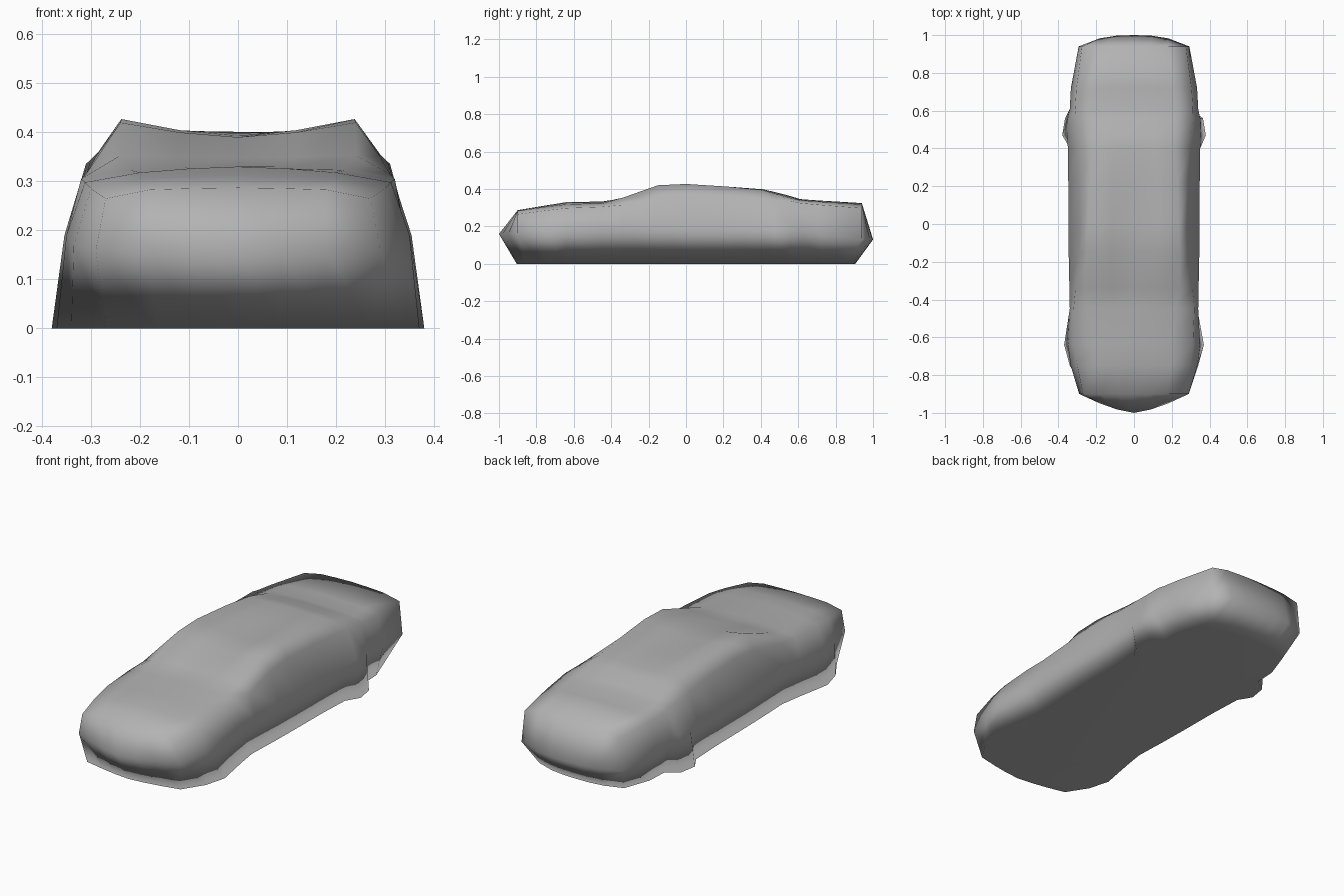
import bpy, bmesh

# Half cross-sections, front to rear:
# y, sill x, waist x, waist z, shoulder x, shoulder z, roof-edge x, roof-edge z, centre z
SECTIONS = [
    (-0.90, 0.27, 0.290, 0.16, 0.270, 0.265, 0.18, 0.283, 0.287),
    (-0.75, 0.34, 0.335, 0.17, 0.300, 0.285, 0.20, 0.305, 0.312),
    (-0.64, 0.37, 0.350, 0.19, 0.312, 0.298, 0.20, 0.318, 0.330),
    (-0.45, 0.335, 0.340, 0.19, 0.320, 0.305, 0.22, 0.323, 0.333),
    (-0.34, 0.318, 0.342, 0.19, 0.310, 0.315, 0.24, 0.353, 0.348),
    (-0.15, 0.325, 0.346, 0.19, 0.290, 0.350, 0.24, 0.420, 0.390),
    (0.00, 0.328, 0.348, 0.19, 0.285, 0.360, 0.238, 0.427, 0.393),
    (0.22, 0.330, 0.348, 0.19, 0.290, 0.355, 0.23, 0.413, 0.398),
    (0.40, 0.338, 0.350, 0.19, 0.300, 0.345, 0.22, 0.396, 0.401),
    (0.47, 0.380, 0.354, 0.19, 0.305, 0.340, 0.22, 0.378, 0.385),
    (0.56, 0.365, 0.350, 0.19, 0.310, 0.336, 0.22, 0.352, 0.362),
    (0.61, 0.300, 0.340, 0.18, 0.312, 0.325, 0.22, 0.340, 0.346),
    (0.72, 0.295, 0.334, 0.16, 0.305, 0.315, 0.21, 0.332, 0.338),
    (0.94, 0.245, 0.293, 0.13, 0.275, 0.298, 0.18, 0.318, 0.325),
]


def ring(bm, s):
    y, x0, x1, z1, x2, z2, x3, z3, zc = s
    yb = max(-0.86, min(0.86, y))
    half = [(x0, yb, 0), (x1, y, z1), (x2, y, z2), (x3, y, z3),
            (x3 / 2, y, (z3 + 2 * zc) / 3)]
    pts = [(-x, v, z) for x, v, z in half] + [(0, y, zc)] + half[::-1]
    return [bm.verts.new(p) for p in pts]


def cap(bm, r, tip_y, low_y, power):
    # bowed bumper: upper band, waist ridge and lower band
    top, waist, low = r[2:9], [r[1]], [r[0]]
    wc, lc = r[1].co, r[0].co
    for t in (-0.62, -0.31, 0, 0.31, 0.62):
        k = abs(t) ** power
        waist.append(bm.verts.new((-wc.x * t, tip_y + (wc.y - tip_y) * k, wc.z)))
        low.append(bm.verts.new((-lc.x * t, low_y + (lc.y - low_y) * k, 0)))
    waist.append(r[9])
    low.append(r[10])
    for a, b in ((top, waist), (waist, low)):
        for j in range(6):
            bm.faces.new((a[j], a[j + 1], b[j + 1], b[j]))
    return low


# Car body shell
bm = bmesh.new()
rings = [ring(bm, s) for s in SECTIONS]
for a, b in zip(rings, rings[1:]):
    for j in range(10):
        bm.faces.new((a[j], a[j + 1], b[j + 1], b[j]))
front = cap(bm, rings[0], -1.0, -0.905, 1.45)
rear = cap(bm, rings[-1], 1.0, 0.905, 2.6)

# Flat floor
floor = bm.faces.new(front + [r[10] for r in rings[1:-1]] + rear[::-1]
                     + [r[0] for r in rings[-2:0:-1]])
bmesh.ops.recalc_face_normals(bm, faces=bm.faces)
for f in bm.faces:
    f.smooth = True

mesh = bpy.data.meshes.new("car_body")
bm.to_mesh(mesh)
bm.free()
body = bpy.data.objects.new("car_body", mesh)
bpy.context.collection.objects.link(body)

# Large faces dominate the shading, so the sides roll softly into the floor
soft = body.modifiers.new("soft_shading", 'WEIGHTED_NORMAL')
soft.mode = 'FACE_AREA'
soft.keep_sharp = False

# Mid-grey paint
paint = bpy.data.materials.new("grey_paint")
paint.diffuse_color = (0.45, 0.45, 0.45, 1)
mesh.materials.append(paint)
